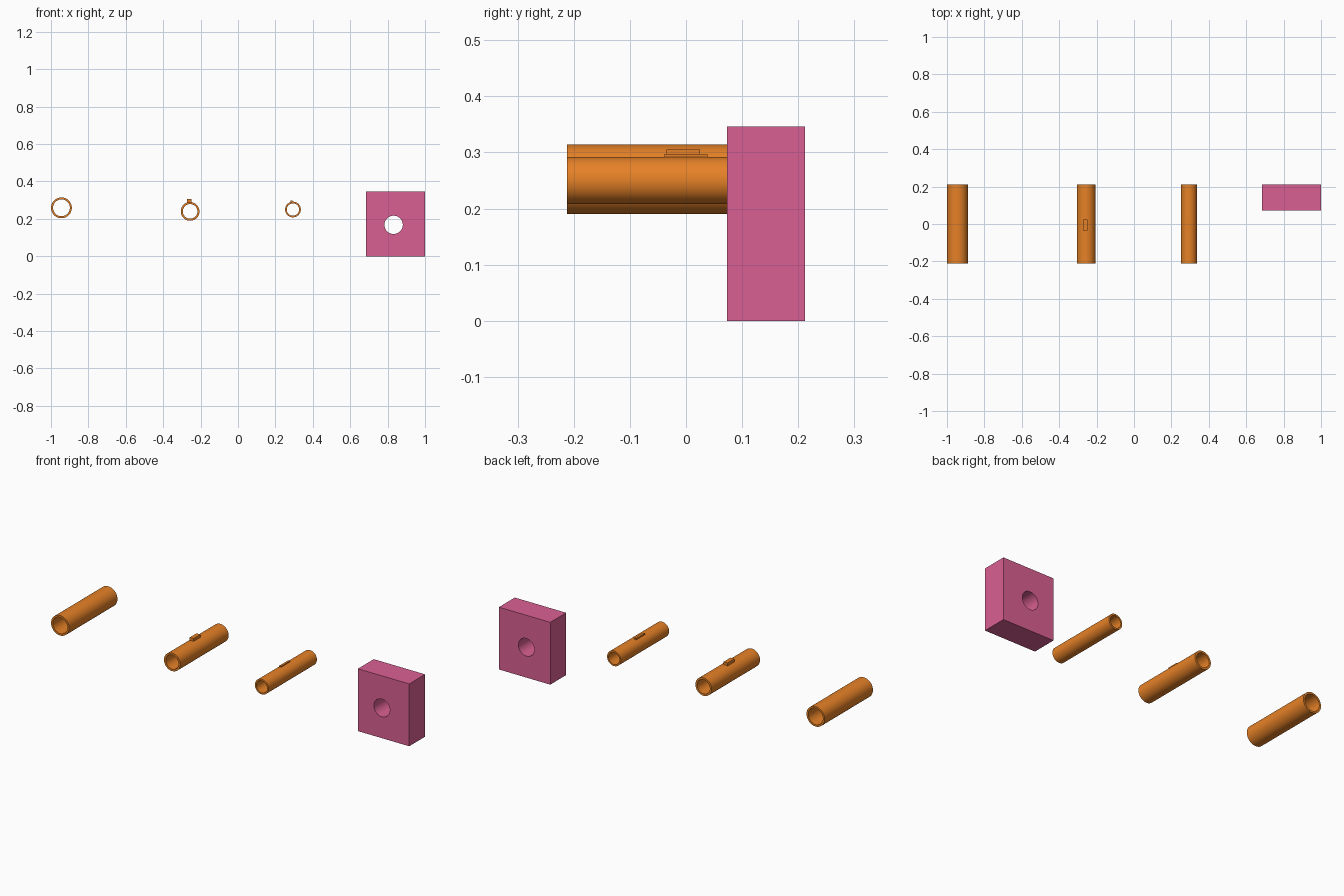
import bpy
import bmesh
from math import radians
from mathutils import Vector, Matrix

default = bpy.data.objects.get("Cube")
if default:
    bpy.data.objects.remove(default, do_unlink=True)


def make_material(name, rgb):
    mat = bpy.data.materials.new(name)
    mat.use_nodes = True
    color = (*rgb, 1.0)
    mat.diffuse_color = color
    mat.node_tree.nodes["Principled BSDF"].inputs["Base Color"].default_value = color
    return mat


def finish(bm, name, mat, location):
    bmesh.ops.recalc_face_normals(bm, faces=bm.faces)
    mesh = bpy.data.meshes.new(name)
    bm.to_mesh(mesh)
    bm.free()
    obj = bpy.data.objects.new(name, mesh)
    obj.location = location
    bpy.context.collection.objects.link(obj)
    mesh.materials.append(mat)
    return obj


def smooth(obj):
    bpy.ops.object.select_all(action='DESELECT')
    obj.select_set(True)
    bpy.context.view_layer.objects.active = obj
    bpy.ops.object.shade_smooth_by_angle(angle=radians(30))


def make_box(name, mat, center, size):
    bm = bmesh.new()
    bmesh.ops.create_cube(bm, size=1, matrix=Matrix.Diagonal((*size, 1)))
    return finish(bm, name, mat, center)


def make_tube(name, mat, x, z, outer, inner, half):
    # Rectangular wall section revolved about the y axis
    bm = bmesh.new()
    section = [(outer, -half), (outer, half), (inner, half), (inner, -half)]
    verts = [bm.verts.new((r, y, 0)) for r, y in section]
    edges = [bm.edges.new((verts[i - 1], verts[i])) for i in range(len(verts))]
    bmesh.ops.spin(bm, geom=verts + edges, cent=Vector(), axis=Vector((0, 1, 0)),
                   angle=radians(360), steps=64, use_merge=True)
    bmesh.ops.remove_doubles(bm, verts=bm.verts, dist=0.00001)
    smooth(finish(bm, name, mat, (x, 0, z)))


orange = make_material("orange", (0.79, 0.22, 0.02))
pink = make_material("pink", (0.70, 0.117, 0.29))

# Three open sleeves, decreasing in diameter
half_length = 0.212
make_tube("large_sleeve", orange, -0.944, 0.259, 0.0555, 0.045, half_length)
make_tube("medium_sleeve", orange, -0.256, 0.24, 0.05, 0.039, half_length)
make_tube("small_sleeve", orange, 0.294, 0.25, 0.042, 0.033, half_length)

# Plain raised size tabs on the two smaller sleeves
make_box("medium_sleeve_tab", orange, (-0.26, -0.005, 0.294), (0.024, 0.06, 0.022))
make_box("small_sleeve_tab", orange, (0.286, 0, 0.2925), (0.012, 0.077, 0.009))

# Block with a round hole running front to back
block = make_box("drilled_block", pink, (0.8425, 0.1425, 0.173), (0.315, 0.139, 0.346))
bm = bmesh.new()
bmesh.ops.create_cone(bm, cap_ends=True, segments=64, radius1=0.049, radius2=0.049,
                      depth=0.3, matrix=Matrix.Rotation(radians(90), 4, 'X'))
cutter = finish(bm, "hole_cutter", pink, (0.832, 0.1425, 0.168))
cutter.hide_render = True
cut = block.modifiers.new("hole", 'BOOLEAN')
cut.operation = 'DIFFERENCE'
cut.solver = 'EXACT'
cut.object = cutter
bpy.context.view_layer.objects.active = block
bpy.ops.object.modifier_apply(modifier=cut.name)
bpy.data.objects.remove(cutter, do_unlink=True)
smooth(block)
